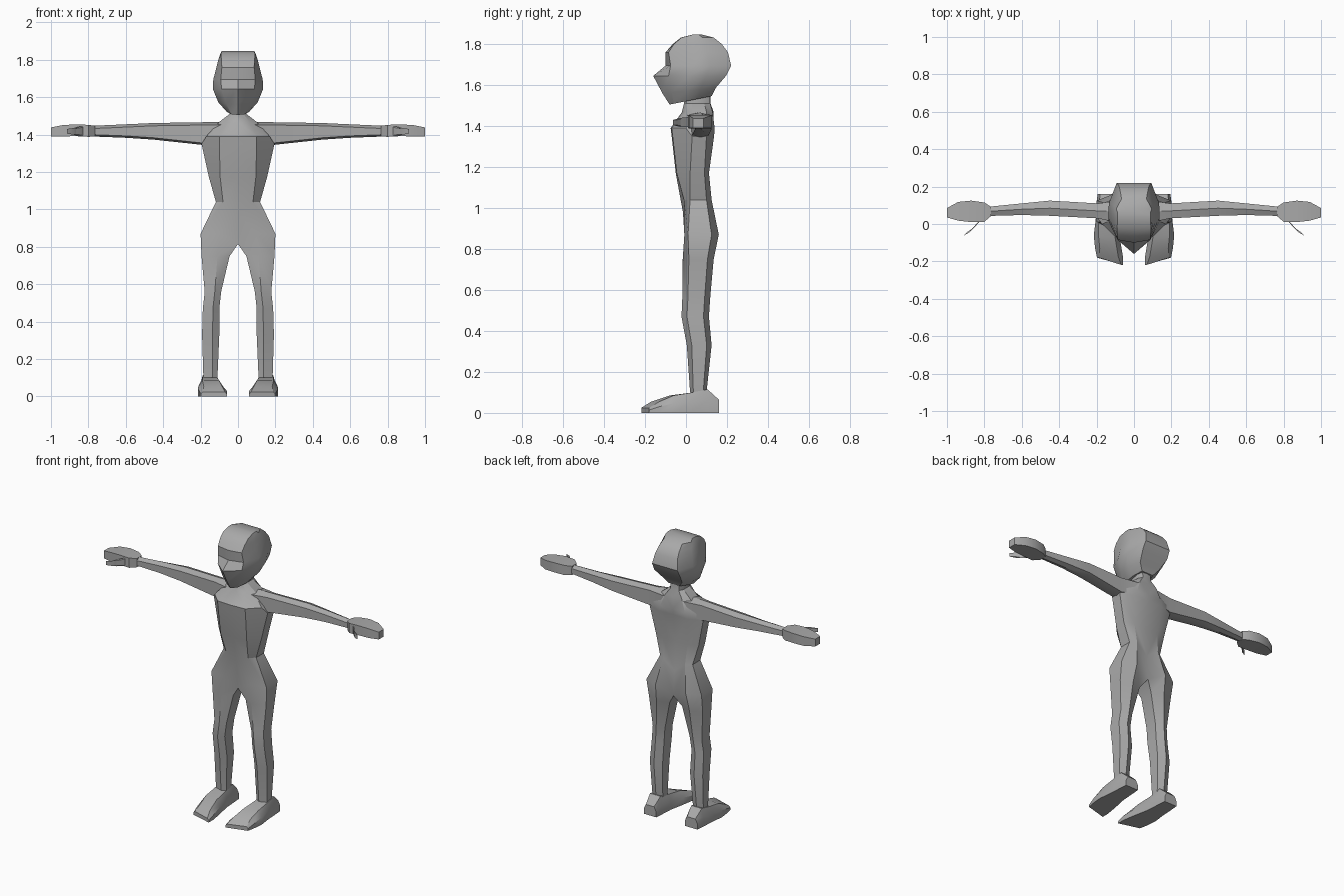
import bpy, bmesh

cube = bpy.data.objects.get("Cube")
if cube:
    bpy.data.objects.remove(cube, do_unlink=True)

GREY = (0.4, 0.4, 0.4, 1.0)
mat = bpy.data.materials.new("plain grey")
mat.use_nodes = True
mat.diffuse_color = GREY
mat.node_tree.nodes["Principled BSDF"].inputs["Base Color"].default_value = GREY


def loft(name, rings, open_until=0, cap_start=True, cap_end=True, mirror=True):
    """Skin a row of rings; the first open_until spans leave the centre seam open."""
    bm = bmesh.new()
    rows = [[bm.verts.new(p) for p in ring] for ring in rings]
    n = len(rows[0])
    for i, (a, b) in enumerate(zip(rows, rows[1:])):
        for j in range(n - 1 if i < open_until else n):
            k = (j + 1) % n
            bm.faces.new((a[j], a[k], b[k], b[j]))
    if cap_start:
        bm.faces.new(rows[0])
    if cap_end:
        bm.faces.new(rows[-1])
    bmesh.ops.recalc_face_normals(bm, faces=bm.faces)
    mesh = bpy.data.meshes.new(name)
    bm.to_mesh(mesh)
    bm.free()
    mesh.materials.append(mat)
    obj = bpy.data.objects.new(name, mesh)
    bpy.context.collection.objects.link(obj)
    bpy.ops.object.select_all(action='DESELECT')
    obj.select_set(True)
    bpy.context.view_layer.objects.active = obj
    if mirror:
        mod = obj.modifiers.new("mirror", 'MIRROR')
        mod.use_clip = True
        mod.merge_threshold = 0.0005
        bpy.ops.object.modifier_apply(modifier=mod.name)
        # outward normals for the whole welded surface
        bm = bmesh.new()
        bm.from_mesh(mesh)
        bmesh.ops.recalc_face_normals(bm, faces=bm.faces)
        bm.to_mesh(mesh)
        bm.free()
    bpy.ops.object.shade_smooth_by_angle()
    return obj


def half_torso(z, fc, f, side, back, bc, drop=0):
    """Half a torso section: front centre, front, two side points, back, back centre."""
    (fx, fy), (sx, s0, s1), (bx, by) = f, side, back
    return [(0, fc, z - drop), (fx, fy, z), (sx, s0, z), (sx, s1, z), (bx, by, z), (0, bc, z - drop)]


def leg_ring(z, xi, xo, y0, y1):
    xm, d = (xi + xo) / 2, (y1 - y0) * 0.2
    return [(xi, y0 + d, z), (xm - .01, y0, z), (xo, y0 + d, z),
            (xo, y1 - d, z), (xm, y1, z), (xi, y1 - d, z)]


# body: neck, torso and hips share one strip, which closes below the crotch into the leg
body = [
    half_torso(1.56, 0, (.03, .01), (.045, .035, .09), (.03, .115), .12),
    half_torso(1.51, -.01, (.03, 0), (.045, .03, .09), (.03, .118), .12),
    half_torso(1.468, -.02, (.06, 0), (.10, .03, .10), (.06, .13), .135),
    half_torso(1.39, -.075, (.10, -.07), (.17, 0, .11), (.09, .14), .135),
    half_torso(1.35, -.07, (.10, -.065), (.195, .03, .10), (.10, .137), .13),
    half_torso(1.17, -.05, (.095, -.045), (.155, .02, .09), (.09, .112), .105),
    half_torso(1.04, -.015, (.08, -.01), (.118, .02, .10), (.08, .125), .12, .06),
    half_torso(.87, 0, (.10, -.008), (.20, .01, .125), (.11, .16), .13, .055),
    leg_ring(.75, .045, .195, -.016, .135),
    leg_ring(.56, .09, .178, -.018, .118),
    leg_ring(.47, .10, .188, -.022, .112),
    leg_ring(.33, .10, .192, .004, .125),
    leg_ring(.10, .11, .185, .02, .10),
]
loft("body_and_legs", body, open_until=7)


# arms run sideways from inside the shoulder to the wrist
def arm_ring(x, y0, y1, z0, z1, shift=0):
    ym = (y0 + y1) / 2
    return [(x + shift, y0, z0 + .01), (x, y0, z1 - .015), (x, ym, z1),
            (x, y1, z1 - .015), (x + shift, y1, z0 + .01), (x + shift, ym, z0)]


loft("arms", [
    arm_ring(.06, .0, .13, 1.36, 1.468),
    arm_ring(.19, .03, .11, 1.345, 1.466),
    arm_ring(.45, .044, .125, 1.373, 1.462),
    arm_ring(.60, .048, .11, 1.383, 1.455),
    arm_ring(.78, .043, .092, 1.39, 1.447),
])


def box_ring(x, y0, y1, z0, z1):
    return [(x, y0, z0), (x, y0, z1), (x, y1, z1), (x, y1, z0)]


# mitten hands with a separate thumb angled forward
loft("hands", [
    box_ring(.765, .042, .092, 1.39, 1.447),
    box_ring(.80, .012, .115, 1.388, 1.452),
    box_ring(.87, .01, .125, 1.392, 1.455),
    box_ring(.94, .018, .118, 1.39, 1.45),
    box_ring(1.0, .035, .085, 1.39, 1.438),
])
loft("thumbs", [
    [(x + d, y - d, z) for d, z in ((-w, z0), (-w, z1), (w, z1), (w, z0))]
    for x, y, w, z0, z1 in ((.805, .04, .02, 1.395, 1.445),
                            (.845, -.005, .02, 1.395, 1.44),
                            (.865, -.03, .014, 1.40, 1.435),
                            (.905, -.055, .009, 1.405, 1.43))
])


# feet: wedge sections from heel to toe, given as inner and outer edge
def foot_ring(xi, yi, xo, yo, h, inset):
    return [(xi, yi, 0), (xi, yi, h * .55), (xi + inset, yi, h),
            (xo - inset, yo, h), (xo, yo, h * .55), (xo, yo, 0)]


loft("feet", [
    foot_ring(.105, .16, .195, .16, .065, .015),
    foot_ring(.10, .105, .20, .105, .115, .012),
    foot_ring(.095, .02, .205, .02, .098, .015),
    foot_ring(.075, -.08, .215, -.06, .085, .025),
    foot_ring(.06, -.17, .208, -.13, .055, .025),
    foot_ring(.06, -.218, .198, -.18, .025, .01),
])


# head: stacked sections with a pointed face and a broad flat crown
def head_ring(z, y0, y1, w, nose, front, tilt=0):
    d = y1 - y0
    half = [(w * front, y0 + nose), (w, y0 + nose + (d - nose) * .35),
            (w, y0 + nose + (d - nose) * .65), (w * .7, y1)]
    pts = [(0, y0)] + half + [(-x, y) for x, y in reversed(half)]
    return [(x, y, z + tilt * (y - y0)) for x, y in pts]


loft("head", [
    head_ring(1.505, -.08, .125, .06, .02, .6, .2),
    head_ring(1.56, -.115, .145, .105, .045, .6, .1),
    head_ring(1.645, -.16, .195, .135, .075, .65),
    head_ring(1.695, -.10, .22, .132, .025, .7),
    head_ring(1.76, -.10, .205, .115, .015, .75),
    head_ring(1.80, -.065, .175, .105, .006, .85),
    head_ring(1.832, -.025, .135, .095, .003, .95),
    head_ring(1.846, .03, .08, .088, .001, 1.0),
], mirror=False)
